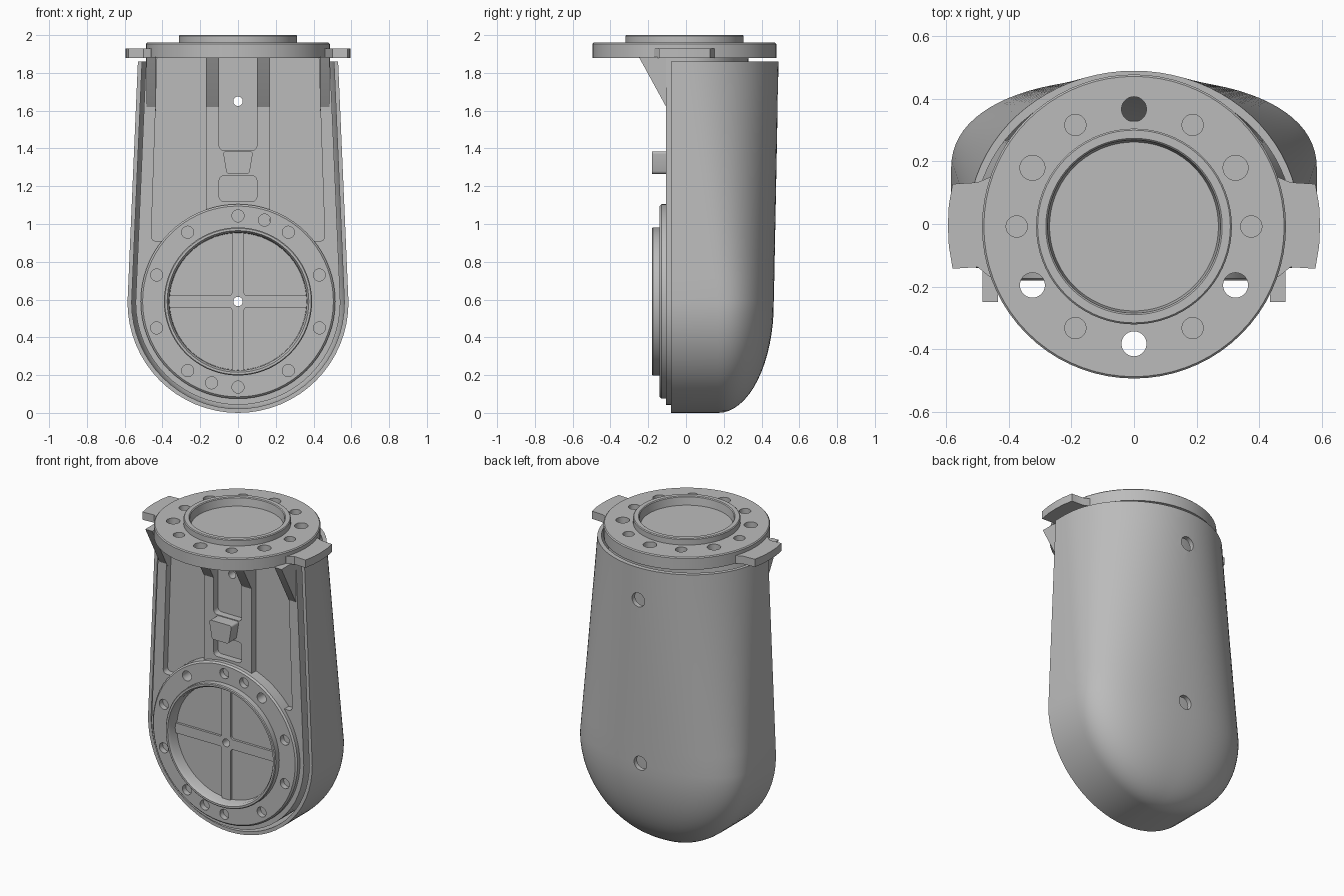
import bpy, bmesh
from math import sin, cos, pi, radians
from mathutils import Matrix, Vector

if "Cube" in bpy.data.objects:
    bpy.data.objects.remove(bpy.data.objects["Cube"])

grey = bpy.data.materials.new("plain_grey")
grey.use_nodes = True
grey.diffuse_color = (0.5, 0.5, 0.5, 1)
grey.node_tree.nodes["Principled BSDF"].inputs["Base Color"].default_value = grey.diffuse_color

HUB_Z = 0.585      # centre of the round lower end
TOP_Z = 1.86
FLANGE_Y = -0.008
parts = []


def finish(name, bm, cutter=False):
    bmesh.ops.remove_doubles(bm, verts=bm.verts, dist=0.0002)
    bmesh.ops.recalc_face_normals(bm, faces=bm.faces)
    mesh = bpy.data.meshes.new(name)
    bm.to_mesh(mesh)
    bm.free()
    obj = bpy.data.objects.new(name, mesh)
    bpy.context.collection.objects.link(obj)
    mesh.materials.append(grey)
    obj.hide_render = cutter
    if not cutter:
        parts.append(obj)
    return obj


def cut(obj, *cutters):
    bpy.context.view_layer.objects.active = obj
    for c in cutters:
        mod = obj.modifiers.new("cut", "BOOLEAN")
        mod.operation, mod.solver, mod.object = "DIFFERENCE", "EXACT", c
        bpy.ops.object.modifier_apply(modifier=mod.name)


def lerp(a, b, t):
    return a + (b - a) * t


def casing(name, side, back, front, top, cutter=False):
    """Tapered body with a round lower end; side and back are insets."""
    rows = []
    for i in range(17):
        a = i / 16 * pi / 2
        r = 0.585 - side
        rows.append((HUB_Z - r * cos(a), r * sin(a), 0.17, (0.295 - back) * sin(a), 2.3))
    for i in range(1, 11):
        z = lerp(HUB_Z, top, i / 10)
        t = (z - HUB_Z) / (TOP_Z - HUB_Z)
        rows.append((z, lerp(0.585, 0.53, t) - side, lerp(0.17, 0, t),
                     lerp(0.295, 0.49, t) - back, lerp(2.3, 2, t)))
    bm = bmesh.new()
    rings = []
    for z, w, y0, d, n in rows:
        ring = [bm.verts.new((w, front, z))]
        for k in range(41):
            c, s = cos(pi * k / 40), max(0, sin(pi * k / 40))
            x = w * abs(c) ** (2 / n) * (1 if c > 0 else -1)
            ring.append(bm.verts.new((x, y0 + d * s ** (2 / n), z)))
        ring.append(bm.verts.new((-w, front, z)))
        rings.append(ring)
    for lo, hi in zip(rings, rings[1:]):
        for j in range(len(lo)):
            k = (j + 1) % len(lo)
            bm.faces.new((lo[j], lo[k], hi[k], hi[j]))
    bm.faces.new(rings[-1])
    bmesh.ops.remove_doubles(bm, verts=bm.verts, dist=0.0002)
    bmesh.ops.dissolve_degenerate(bm, edges=bm.edges, dist=0.0002)
    return finish(name, bm, cutter)


def lathe(name, profile, matrix):
    """Turn a closed (radius, height) profile about local z."""
    bm = bmesh.new()
    steps = 72
    rings = [[bm.verts.new(matrix @ Vector((r * cos(2 * pi * i / steps), r * sin(2 * pi * i / steps), h)))
              for i in range(steps)] if r else [bm.verts.new(matrix @ Vector((0, 0, h)))]
             for r, h in profile]
    for a, b in zip(rings, rings[1:]):
        for i in range(steps):
            k = (i + 1) % steps
            quad = [a[i % len(a)], a[k % len(a)], b[k % len(b)], b[i % len(b)]]
            bm.faces.new(list(dict.fromkeys(quad)))
    return finish(name, bm)


def prisms(name, outlines, axis, lo, hi, bevel=0, cutter=False):
    """Extrude outlines along an axis, rounding the long edges."""
    place = {"x": lambda p, h: (h, p[0], p[1]),
             "y": lambda p, h: (p[0], h, p[1]),
             "z": lambda p, h: (p[0], p[1], h)}[axis]
    bm = bmesh.new()
    long_edges = []
    for pts in outlines:
        a = [bm.verts.new(place(p, lo)) for p in pts]
        b = [bm.verts.new(place(p, hi)) for p in pts]
        bm.faces.new(a)
        bm.faces.new(b)
        for i in range(len(pts)):
            k = (i + 1) % len(pts)
            bm.faces.new((a[i], a[k], b[k], b[i]))
        long_edges += [bm.edges.get((u, v)) for u, v in zip(a, b)]
    bmesh.ops.recalc_face_normals(bm, faces=bm.faces)
    if bevel:
        bmesh.ops.bevel(bm, geom=long_edges, offset=bevel, segments=4, profile=0.5, affect="EDGES")
    return finish(name, bm, cutter)


def drills(name, holes, axis):
    """Cylinder cutters from (centre, radius, length)."""
    turn = Matrix.Rotation(pi / 2, 4, "X") if axis == "y" else Matrix()
    bm = bmesh.new()
    for pos, r, length in holes:
        bmesh.ops.create_cone(bm, cap_ends=True, segments=28, radius1=r, radius2=r, depth=length,
                              matrix=Matrix.Translation(pos) @ turn)
    return finish(name, bm, True)


def rect(x0, x1, z0, z1):
    return [(x0, z0), (x1, z0), (x1, z1), (x0, z1)]


# Bolt passages running front to back, wider in the rear cover
pins = drills("pin_cutter", [((0, 0, z), 0.025, 2) for z in (HUB_Z + 0.005, 1.65)], "y")
sockets = drills("socket_cutter", [((0, 0.6, z), 0.045, 0.6) for z in (HUB_Z + 0.005, 1.65)], "y")

# Hollow rear cover
cover = casing("rear_cover", 0, 0, -0.08, TOP_Z)
cavity = casing("cavity_cutter", 0.022, 0.03, -0.3, 1.95, True)
cut(cover, cavity, sockets)

# Inner body with recessed front pockets
body = casing("inner_body", 0.043, 0.16, -0.105, 1.885)
side_pockets = [[(s * 0.17, 0.91), (s * 0.46, 0.91), (s * 0.425, 1.95), (s * 0.17, 1.95)] for s in (1, -1)]
pockets = prisms("pocket_cutter", side_pockets + [rect(-0.1, 0.1, 1.39, 1.95), rect(-0.1, 0.1, 1.12, 1.255)],
                 "y", -0.3, -0.06, 0.025, True)
cut(body, pockets, pins)

# Block on the centre line
prisms("latch_block", [[(-0.06, 1.265), (0.06, 1.265), (0.08, 1.385), (-0.08, 1.385)]],
       "y", -0.18, -0.05, 0.015)

# Sloped gussets under the flange
for s, side in ((1, "left"), (-1, "right")):
    for label, x0, x1 in (("inner", 0.1, 0.17), ("outer", 0.435, 0.485)):
        prisms(f"{side}_{label}_gusset", [[(-0.09, 1.6), (-0.105, 1.62), (-0.25, 1.885), (-0.09, 1.885)]],
               "x", s * x0, s * x1)

# Round front mounting ring with a dished centre
to_front = Matrix.Translation((0, 0, HUB_Z + 0.005)) @ Matrix.Rotation(pi / 2, 4, "X")
ring = lathe("front_ring", [(0, 0.03), (0.345, 0.03), (0.36, 0.045), (0.365, 0.165), (0.375, 0.18), (0.387, 0.18),
                            (0.392, 0.175), (0.392, 0.14), (0.505, 0.14), (0.515, 0.13), (0.515, -0.02),
                            (0, -0.02)], to_front)
angles = [90 + 36 * i for i in range(10)] + [72, 252]
ring_holes = drills("ring_hole_cutter",
                    [((0.453 * cos(radians(a)), -0.14, HUB_Z + 0.005 + 0.453 * sin(radians(a))), 0.032, 0.14)
                     for a in angles], "y")
cut(ring, ring_holes, pins)

# Cross ribs inside the dish
w, r = 0.032, 0.368
cross = []
for q in range(4):
    turn = Matrix.Rotation(q * pi / 2, 2)
    cross += [tuple(turn @ Vector(p)) for p in ((r, -w), (r, w), (w, w))]
cross = [(x, z + HUB_Z + 0.005) for x, z in cross]
ribs = prisms("cross_ribs", [cross], "y", -0.12, -0.02, 0.015)
cut(ribs, pins)

# Top flange with raised collar
flange = lathe("top_flange", [(0, 1.945), (0.27, 1.945), (0.277, 1.995), (0.282, 2), (0.308, 2), (0.313, 1.995),
                              (0.313, 1.96), (0.48, 1.96), (0.486, 1.954), (0.486, 1.88), (0, 1.88)],
               Matrix.Translation((0, FLANGE_Y, 0)))
flange_holes = []
for i in range(12):
    a = radians(30 * i)
    blind = i % 2 == 0
    flange_holes.append(((0.375 * cos(a), FLANGE_Y + 0.375 * sin(a), 1.96),
                         0.034 if blind else 0.04, 0.1 if blind else 0.3))
cut(flange, drills("flange_hole_cutter", flange_holes, "z"))

# Ears on both sides of the flange
for s, side in ((1, "left"), (-1, "right")):
    prisms(f"{side}_ear", [[(s * x, y) for x, y in (
        (0.42, 0.15), (0.46, 0.15), (0.5, 0.133), (0.58, 0.128), (0.592, 0.06), (0.595, -0.005),
        (0.592, -0.07), (0.58, -0.143), (0.5, -0.138), (0.46, -0.17), (0.42, -0.17))]], "z", 1.88, 1.93)

# Remove the cutters and shade the parts
for obj in list(bpy.context.scene.objects):
    if obj.name.endswith("_cutter"):
        bpy.data.objects.remove(obj)
bpy.ops.object.select_all(action="DESELECT")
for obj in parts:
    obj.select_set(True)
bpy.context.view_layer.objects.active = parts[0]
bpy.ops.object.shade_smooth_by_angle(angle=radians(32))
